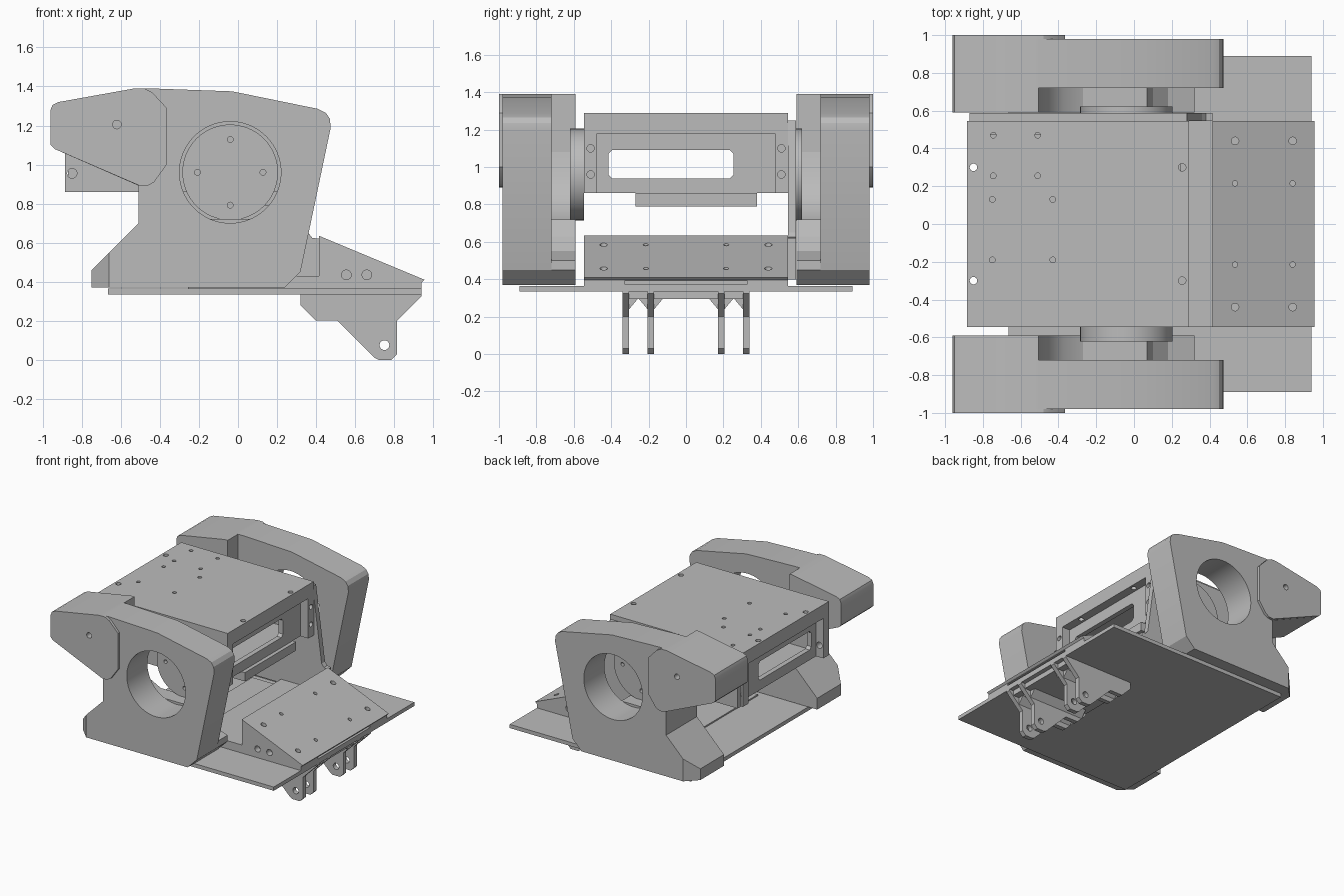
import bpy, bmesh, math
from mathutils import Vector

cube = bpy.data.objects.get("Cube")
if cube:
    bpy.data.objects.remove(cube, do_unlink=True)

grey = bpy.data.materials.new("matte grey")
grey.use_nodes = True
grey.diffuse_color = (0.5, 0.5, 0.5, 1)
grey.node_tree.nodes["Principled BSDF"].inputs["Base Color"].default_value = (0.5, 0.5, 0.5, 1)


def finish(name, bm):
    bmesh.ops.recalc_face_normals(bm, faces=bm.faces)
    mesh = bpy.data.meshes.new(name)
    bm.to_mesh(mesh)
    bm.free()
    mesh.materials.append(grey)
    ob = bpy.data.objects.new(name, mesh)
    bpy.context.collection.objects.link(ob)
    return ob


def prism(name, pts, lo, hi, axis="y"):
    """Extrude a 2D profile: (x, z) along y, or (y, z) along x."""
    def place(p, t):
        return (p[0], t, p[1]) if axis == "y" else (t, p[0], p[1])
    bm = bmesh.new()
    face = bm.faces.new([bm.verts.new(place(p, lo)) for p in pts])
    ext = bmesh.ops.extrude_face_region(bm, geom=[face])
    shift = Vector(place((0, 0), hi - lo))
    bmesh.ops.translate(bm, vec=shift, verts=[v for v in ext["geom"] if isinstance(v, bmesh.types.BMVert)])
    return finish(name, bm)


def box(name, x0, x1, y0, y1, z0, z1):
    return prism(name, [(x0, z0), (x1, z0), (x1, z1), (x0, z1)], y0, y1)


def rod(name, centre, r, depth, axis, seg=24):
    bm = bmesh.new()
    bmesh.ops.create_cone(bm, cap_ends=True, segments=seg, radius1=r, radius2=r, depth=depth)
    ob = finish(name, bm)
    ob.location = centre
    ob.rotation_euler = {"x": (0, math.pi / 2, 0), "y": (math.pi / 2, 0, 0), "z": (0, 0, 0)}[axis]
    return ob


def cut(ob, cutters):
    """Subtract the cutters, bake the result and drop the helpers."""
    for c in cutters:
        c.hide_render = True
        m = ob.modifiers.new("cut", "BOOLEAN")
        m.operation, m.solver, m.object = "DIFFERENCE", "EXACT", c
    deps = bpy.context.evaluated_depsgraph_get()
    mesh = bpy.data.meshes.new_from_object(ob.evaluated_get(deps))
    ob.modifiers.clear()
    ob.data = mesh
    for c in cutters:
        bpy.data.objects.remove(c, do_unlink=True)
    return ob


def span(s, a, b):
    return sorted((s * a, s * b))


# Profiles (x, z)
cheek = [(-0.75, 0.37), (-0.75, 0.46), (-0.51, 0.7), (-0.51, 1.39), (-0.45, 1.39), (-0.03, 1.375),
         (0.41, 1.285), (0.45, 1.265), (0.47, 1.235), (0.475, 1.19), (0.32, 0.45), (0.24, 0.37)]
web = [(-0.75, 0.37), (-0.75, 0.46), (-0.51, 0.7), (-0.51, 1.1), (-0.505, 1.08), (-0.49, 0.95),
       (-0.44, 0.85), (-0.37, 0.77), (-0.27, 0.72), (0.07, 0.72), (0.1, 0.63), (0.18, 0.55),
       (0.32, 0.5), (0.32, 0.45), (0.24, 0.37)]
pod_left = [(-0.94, 1.08), (-0.96, 1.1), (-0.96, 1.28), (-0.95, 1.305), (-0.92, 1.32), (-0.53, 1.39)]
pod_block = pod_left + [(-0.505, 1.39), (-0.505, 0.89)]
pod_plate = pod_left + [(-0.48, 1.39), (-0.44, 1.37), (-0.365, 1.29), (-0.365, 1.0), (-0.43, 0.91),
                        (-0.46, 0.893), (-0.5, 0.89)]

for s, side in ((-1, "front"), (1, "back")):
    # Cheek with its large round opening and a bevelled rear corner
    body = prism(side + "_cheek", cheek, *span(s, 0.72, 0.98))
    corner = rod("corner_cutter", (-0.75, s * 0.98, 0.5), 0.09, 1, "z", 4)
    cut(body, [rod("bore", (-0.04, s * 0.85, 0.96), 0.26, 0.5, "y", 64), corner])
    prism(side + "_inner_web", web, *span(s, 0.59, 0.72))
    # Rear pod and its cover
    cut(prism(side + "_pod", pod_block, *span(s, 0.59, 0.98)),
        [rod("screw", (-0.62, s, 1.205), 0.022, 0.1, "y")])
    cut(prism(side + "_pod_cover", pod_plate, *span(s, 0.98, 1.0)),
        [rod("screw", (-0.62, s, 1.205), 0.022, 0.1, "y")])
    # Hub disc with four screw holes
    screws = [rod("screw", (-0.04 + 0.168 * dx, s * 0.62, 0.96 + 0.168 * dz), 0.015, 0.06, "y", 16)
              for dx, dz in ((1, 0), (-1, 0), (0, 1), (0, -1))]
    cut(rod(side + "_hub_disc", (-0.04, s * 0.583, 0.96), 0.245, 0.076, "y", 64), screws)
    # Box side wall with cross hole and end screws
    wall = box(side + "_box_wall", -0.885, 0.29, *span(s, 0.475, 0.545), 0.86, 1.18)
    holes = [rod("cross_hole", (-0.85, s * 0.51, 0.955), 0.025, 0.3, "y")]
    holes += [rod("end_screw", (0.29, s * 0.51, z), 0.02, 0.06, "x", 16) for z in (0.96, 1.1)]
    cut(wall, holes)

# Box lid with screw holes
lid_holes = [rod("screw", (x, y, 1.235), 0.015, 0.2, "z", 16)
             for xs, ys in (((-0.745, -0.51), (0.47, 0.255)), ((-0.75, -0.43), (0.13, -0.19)))
             for x in xs for y in ys]
lid_holes += [rod("screw", (x, y, 1.235), 0.02, 0.2, "z", 16) for x in (-0.85, 0.255) for y in (-0.3, 0.3)]
cut(box("box_lid", -0.885, 0.29, -0.545, 0.545, 1.18, 1.29), lid_holes)

# Box floor and slotted end walls
box("box_floor", -0.82, 0.22, -0.475, 0.475, 0.86, 0.9)
slot = [(-0.415, 0.96), (-0.395, 0.94), (0.235, 0.94), (0.255, 0.96),
        (0.255, 1.07), (0.235, 1.09), (-0.395, 1.09), (-0.415, 1.07)]
for name, x in (("rear_end_wall", -0.82), ("output_end_wall", 0.18)):
    cut(box(name, x, x + 0.04, -0.475, 0.475, 0.86, 1.18),
        [prism("slot_cutter", slot, x - 0.1, x + 0.1, "x")])
box("under_bracket", -0.1, 0.25, -0.27, 0.38, 0.79, 0.86)

# Single support plate beside the box
prism("support_plate", [(-0.87, 0.86), (-0.87, 1.25), (0.28, 1.25), (0.36, 0.65), (0.38, 0.625),
                        (0.415, 0.62), (0.415, 0.4), (-0.4, 0.4), (-0.5, 0.86)], 0.545, 0.588)

# Base plate and the floor on it
box("base_plate", -0.665, 0.94, -0.89, 0.89, 0.335, 0.365)
box("floor_liner", -0.255, 0.94, -0.545, 0.545, 0.365, 0.376)
box("floor_step", 0.0, 0.418, -0.545, 0.545, 0.376, 0.43)

# Sloping wedge with screw holes and a shallow slot in its lip
wedge = prism("wedge", [(0.415, 0.376), (0.415, 0.635), (0.955, 0.41), (0.94, 0.395), (0.94, 0.376)], -0.545, 0.545)
wedge_cuts = [rod("screw", (x, y, 0.63 - 0.42 * (x - 0.42)), r, 0.12, "z", 16)
              for x in (0.535, 0.84) for y, r in ((0.44, 0.02), (0.215, 0.014), (-0.215, 0.014), (-0.44, 0.02))]
wedge_cuts += [rod("side_hole", (x, y, 0.435), 0.025, 0.1, "y", 16) for x in (0.555, 0.66) for y in (-0.545, 0.545)]
wedge_cuts.append(box("lip_slot", 0.92, 1.0, -0.33, 0.33, 0.37, 0.392))
cut(wedge, wedge_cuts)

# Clevis lugs under the base
lug = [(0.32, 0.335), (0.32, 0.28), (0.4, 0.2), (0.51, 0.2), (0.7, 0.01), (0.72, 0), (0.785, 0),
       (0.815, 0.03), (0.815, 0.2), (0.94, 0.325), (0.94, 0.335)]
for s in (-1, 1):
    for i, y in enumerate((0.188, 0.322)):
        lo, hi = y - 0.018, y + 0.018
        cut(prism(f"clevis_lug_{s}_{i}", lug, *span(s, lo, hi)),
            [rod("pin_hole", (0.75, s * y, 0.075), 0.025, 0.1, "y")])
    for y, d in ((0.17, -1), (0.206, 1), (0.304, -1)):
        prism("clevis_gusset", [(s * y, 0.24), (s * y, 0.3), (s * (y + d * 0.05), 0.3)], 0.36, 0.85, "x")
box("clevis_plate", 0.32, 0.905, -0.34, 0.34, 0.295, 0.335)

# Smooth the round surfaces, keep hard edges
bpy.ops.object.select_all(action="DESELECT")
for ob in bpy.context.collection.objects:
    if ob.type == "MESH":
        ob.select_set(True)
        bpy.context.view_layer.objects.active = ob
bpy.ops.object.shade_smooth_by_angle(angle=math.radians(25))
